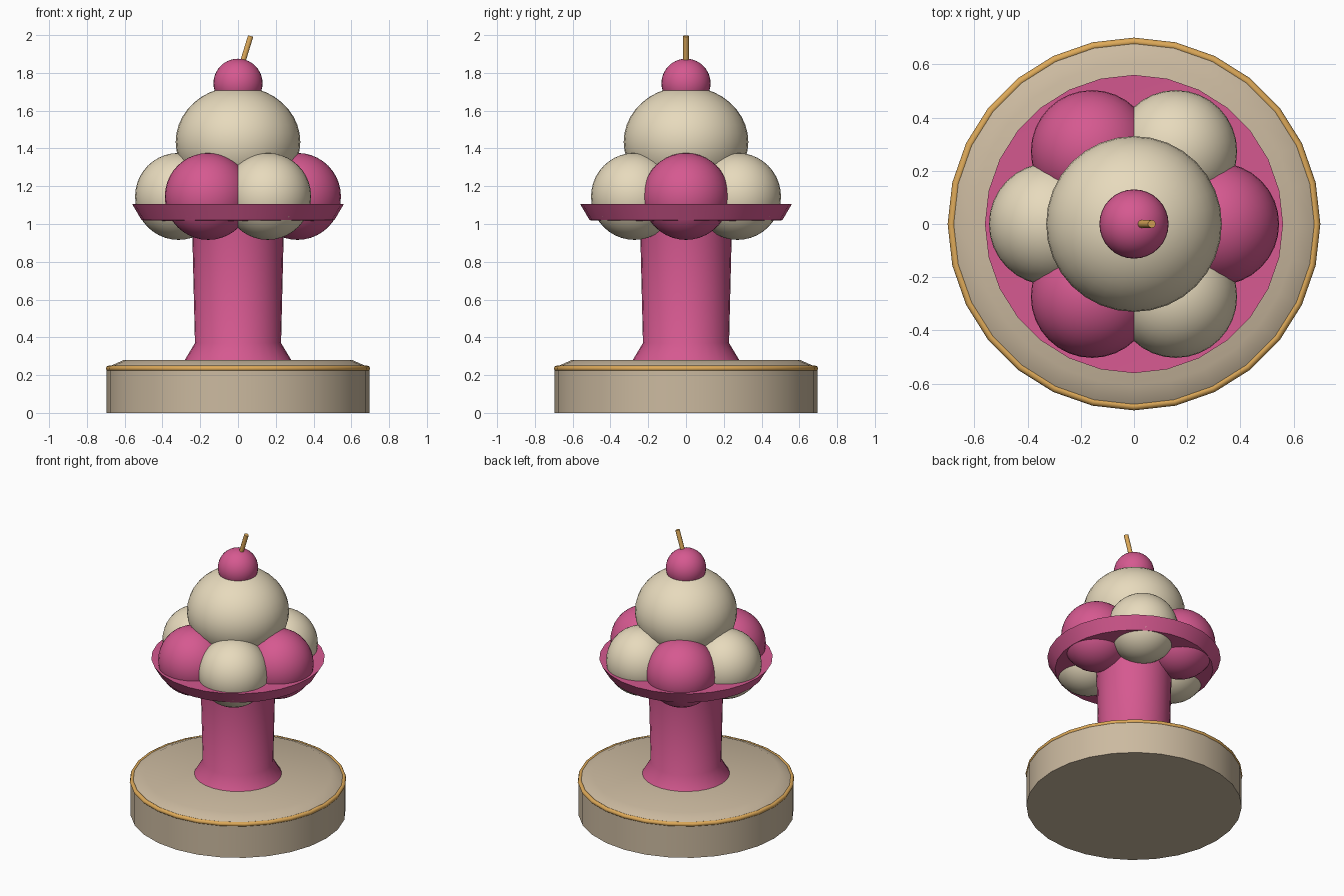
import bpy, bmesh, math
from mathutils import Vector

cube = bpy.data.objects.get("Cube")
if cube:
    bpy.data.objects.remove(cube, do_unlink=True)

SIDES = 28


def material(name, rgb):
    m = bpy.data.materials.new(name)
    m.use_nodes = True
    color = (*rgb, 1.0)
    m.diffuse_color = color
    node = next(n for n in m.node_tree.nodes if n.type == 'BSDF_PRINCIPLED')
    node.inputs["Base Color"].default_value = color
    return m


PINK = material("berry pink", (0.67, 0.10, 0.28))
CREAM = material("vanilla cream", (0.82, 0.72, 0.52))
TAN = material("warm tan", (0.60, 0.49, 0.35))
GOLD = material("gold", (0.73, 0.40, 0.10))


def finish(obj, name, mat, angle=40):
    obj.name = name
    obj.data.name = name
    obj.data.materials.append(mat)
    bpy.ops.object.select_all(action='DESELECT')
    obj.select_set(True)
    bpy.context.view_layer.objects.active = obj
    bpy.ops.object.shade_smooth_by_angle(angle=math.radians(angle))
    return obj


def lathe(name, profile, mat):
    """Spin a radius/height profile around z; end points on the axis close it."""
    bm = bmesh.new()
    verts = [bm.verts.new((r, 0, z)) for r, z in profile]
    edges = [bm.edges.new(pair) for pair in zip(verts, verts[1:])]
    bmesh.ops.spin(bm, geom=verts + edges, axis=(0, 0, 1), cent=(0, 0, 0),
                   angle=math.tau, steps=SIDES, use_merge=True)
    bmesh.ops.remove_doubles(bm, verts=bm.verts, dist=0.0001)
    bmesh.ops.recalc_face_normals(bm, faces=bm.faces)
    mesh = bpy.data.meshes.new(name)
    bm.to_mesh(mesh)
    bm.free()
    obj = bpy.data.objects.new(name, mesh)
    bpy.context.collection.objects.link(obj)
    return finish(obj, name, mat)


def ball(name, center, radius, mat, squash=1.0):
    bpy.ops.mesh.primitive_uv_sphere_add(segments=32, ring_count=20,
                                         radius=radius, location=center)
    obj = bpy.context.object
    obj.scale.z = squash
    return finish(obj, name, mat, 60)


# Round plinth with a softly sloped top edge
lathe("plinth", [(0, 0), (0.695, 0), (0.695, 0.235), (0.672, 0.25),
                 (0.605, 0.28), (0, 0.28)], TAN)

# Gold trim ring around the plinth
bpy.ops.mesh.primitive_torus_add(major_segments=SIDES, minor_segments=8,
                                 major_radius=0.685, minor_radius=0.015,
                                 location=(0, 0, 0.235))
finish(bpy.context.object, "plinth_trim", GOLD, 60)

# Flared pedestal and shallow dish in one turned piece
lathe("pedestal_dish", [(0, 0.275), (0.285, 0.275), (0.228, 0.37),
                        (0.242, 0.95), (0.25, 1.01), (0.51, 1.02),
                        (0.56, 1.105), (0, 1.085)], PINK)

# Ring of six scoops in alternating flavours
for i in range(6):
    a = i * math.tau / 6
    ball(f"scoop_{i + 1}", (0.315 * math.cos(a), 0.315 * math.sin(a), 1.146),
         0.23, CREAM if i % 2 else PINK)

# Large slightly flattened scoop on top
ball("top_scoop", (0, 0, 1.435), 0.33, CREAM, 0.89)

# Cherry and its leaning stalk
ball("cherry", (0, 0, 1.745), 0.13, PINK)
start, end = Vector((0.01, 0, 1.81)), Vector((0.067, 0, 1.995))
bpy.ops.mesh.primitive_cylinder_add(vertices=10, radius=0.015,
                                    depth=(end - start).length,
                                    location=(start + end) / 2)
stalk = bpy.context.object
stalk.rotation_euler.y = math.atan2(end.x - start.x, end.z - start.z)
finish(stalk, "cherry_stalk", GOLD)
